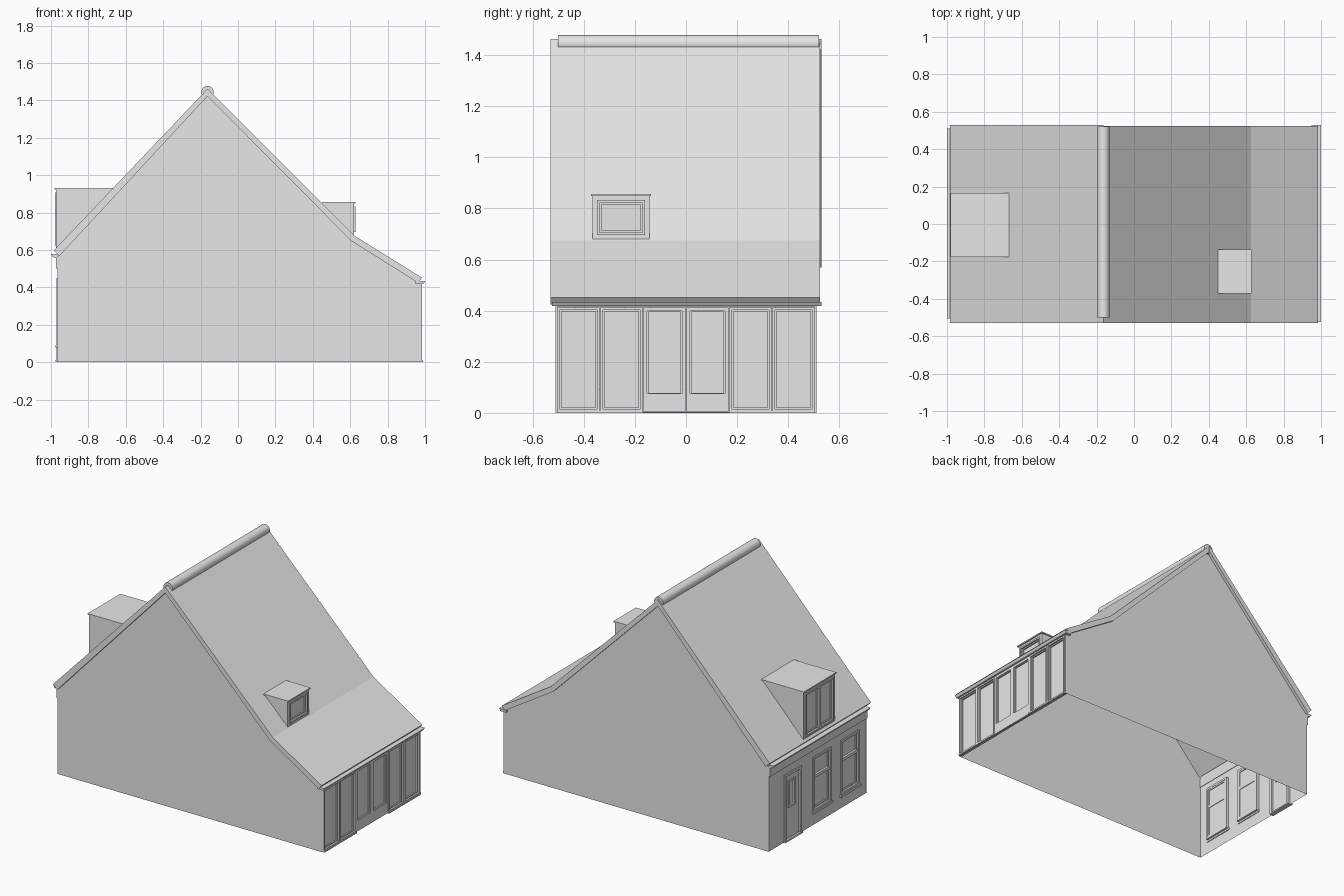
import bpy, bmesh, math

old = bpy.data.objects.get("Cube")
if old:
    bpy.data.objects.remove(old, do_unlink=True)

grey = bpy.data.materials.new("plain_grey")
grey.use_nodes = True
grey.diffuse_color = (0.8, 0.8, 0.8, 1)
grey.node_tree.nodes["Principled BSDF"].inputs["Base Color"].default_value = (0.8, 0.8, 0.8, 1)


def finish(name, bm, recalc=True):
    if recalc:
        bmesh.ops.recalc_face_normals(bm, faces=bm.faces)
    me = bpy.data.meshes.new(name)
    bm.to_mesh(me)
    bm.free()
    ob = bpy.data.objects.new(name, me)
    me.materials.append(grey)
    bpy.context.collection.objects.link(ob)
    return ob


def boxes(name, *specs):
    """One object from boxes given as (x0, x1, y0, y1, z0, z1)."""
    bm = bmesh.new()
    for x0, x1, y0, y1, z0, z1 in specs:
        vs = bmesh.ops.create_cube(bm, size=1)["verts"]
        for v in vs:
            v.co.x = x0 if v.co.x < 0 else x1
            v.co.y = y0 if v.co.y < 0 else y1
            v.co.z = z0 if v.co.z < 0 else z1
    return finish(name, bm)


def prism(name, pts, y0, y1):
    """An x-z outline extruded along y; a single sheet when y0 == y1."""
    bm = bmesh.new()
    face = bm.faces.new([bm.verts.new((x, y0, z)) for x, z in pts])
    if y1 != y0:
        new = bmesh.ops.extrude_face_region(bm, geom=[face])["geom"]
        for v in new:
            if isinstance(v, bmesh.types.BMVert):
                v.co.y = y1
    return finish(name, bm)


def wall(name, x, s, rect, holes):
    """A sheet facing s along x with rectangular openings (y0, y1, z0, z1)."""
    bm = bmesh.new()
    ys = sorted({v for r in [rect] + holes for v in r[:2]})
    zs = sorted({v for r in [rect] + holes for v in r[2:]})
    for a, b in zip(ys, ys[1:]):
        for c, d in zip(zs, zs[1:]):
            y, z = (a + b) / 2, (c + d) / 2
            if any(h[0] < y < h[1] and h[2] < z < h[3] for h in holes):
                continue
            quad = [(x, a, c), (x, b, c), (x, b, d), (x, a, d)]
            bm.faces.new([bm.verts.new(p) for p in quad[::s]])
    bmesh.ops.remove_doubles(bm, verts=bm.verts, dist=0.0001)
    return finish(name, bm, False)


def ring(name, xa, xb, rect, w, foot=None):
    """A rectangular frame of width w, with an optional taller bottom rail."""
    y0, y1, z0, z1 = rect
    foot = foot or w
    x0, x1 = min(xa, xb), max(xa, xb)
    boxes(name, (x0, x1, y0, y0 + w, z0, z1), (x0, x1, y1 - w, y1, z0, z1),
          (x0, x1, y0 + w, y1 - w, z1 - w, z1), (x0, x1, y0 + w, y1 - w, z0, z0 + foot))


def inset(rect, w):
    return (rect[0] + w, rect[1] - w, rect[2] + w, rect[3] - w)


def window(name, x, s, rect, w=0.012):
    """Raised casing, recessed sash and pane."""
    ring(name + "_casing", x + s * 0.007, x - s * 0.018, rect, w)
    inner = inset(rect, w)
    ring(name + "_sash", x - s * 0.004, x - s * 0.016, inner, w * 0.7)
    wall(name + "_pane", x - s * 0.012, s, inner, [])


# Gable walls
OUTLINE = [(-0.965, 0), (0.98, 0), (0.98, 0.425), (0.608, 0.655), (-0.163, 1.43), (-0.965, 0.565)]
for name, y in (("front_gable", -0.51), ("back_gable", 0.51)):
    prism(name, OUTLINE, y, y)

# Roof slabs and ridge
prism("steep_roof", [(-0.985, 0.598), (-0.163, 1.462), (-0.163, 1.422), (-0.955, 0.568)], -0.53, 0.53)
prism("kinked_roof", [(-0.163, 1.462), (0.626, 0.674), (0.984, 0.452), (0.962, 0.425),
                      (0.606, 0.648), (-0.163, 1.422)], -0.53, 0.525)
bm = bmesh.new()
bmesh.ops.create_cone(bm, cap_ends=True, segments=20, radius1=0.033, radius2=0.033, depth=1.02)
for v in bm.verts:
    v.co = (v.co.x - 0.163, v.co.z + 0.01, v.co.y + 1.445)
ridge = finish("ridge_cap", bm)
bpy.context.view_layer.objects.active = ridge
ridge.select_set(True)
bpy.ops.object.shade_smooth_by_angle(angle=math.radians(40))

# Gutters and fascias
prism("street_gutter", [(-1.0, 0.578), (-0.965, 0.578), (-0.965, 0.558), (-0.99, 0.562)], -0.505, 0.51)
prism("garden_gutter", [(0.95, 0.434), (1.0, 0.434), (0.99, 0.418), (0.95, 0.418)], -0.525, 0.53)
boxes("street_fascia", (-0.974, -0.96, -0.51, 0.51, 0.5, 0.56))

# Street wall: a door and two sash windows
X = -0.963
door = (0.175, 0.35, 0, 0.445)
sashes = [(-0.14, 0.05, 0.09, 0.45), (-0.435, -0.24, 0.09, 0.45)]
wall("street_wall", X, -1, (-0.51, 0.51, 0, 0.57), [door] + sashes)
for i, r in enumerate(sashes):
    name = "street_window_%d" % (i + 1)
    window(name, X, -1, r, 0.014)
    boxes(name + "_transom", (X - 0.002, X + 0.016, r[0] + 0.014, r[1] - 0.014, 0.305, 0.325))
    boxes(name + "_sill", (X - 0.014, X + 0.005, r[0] - 0.008, r[1] + 0.008, 0.078, 0.092))
ring("street_door_frame", X - 0.008, X + 0.018, door, 0.016, 0.008)
glass = (0.225, 0.3, 0.21, 0.39)
wall("street_door_leaf", X + 0.006, -1, inset(door, 0.008), [glass])
ring("street_door_glass_frame", X, X + 0.014, glass, 0.012)
wall("street_door_glass", X + 0.011, -1, glass, [])
boxes("street_doorstep", (X - 0.014, X, 0.17, 0.355, 0, 0.012))

# Garden wall: four fixed windows with a pair of glazed doors between
X = 0.978
bays = [(-0.505 + i * 0.1683, -0.505 + (i + 1) * 0.1683, 0.004, 0.414) for i in range(6)]
wall("garden_wall", X, 1, (-0.51, 0.51, 0, 0.43), bays)
for i, r in enumerate(bays):
    if i in (2, 3):
        name = "garden_door_%d" % (i - 1)
        ring(name + "_frame", X + 0.004, X - 0.016, inset(r, 0.001), 0.014, 0.07)
        wall(name + "_pane", X - 0.01, 1, inset(r, 0.01), [])
        ring(name + "_bead", X - 0.002, X - 0.012, (r[0] + 0.014, r[1] - 0.014, 0.07, 0.402), 0.007)
    else:
        name = "garden_window_%d" % (i + 1)
        window(name, X, 1, inset(r, 0.001), 0.01)
        boxes(name + "_sill", (X, X + 0.012, r[0], r[1], 0, 0.01))


def dormer(name, s, front, back, y0, y1, low, high, panes):
    """Flat-topped dormer: cheeks, framed front and a thin roof plate."""
    for side, y in (("left", y0), ("right", y1)):
        prism("%s_%s_cheek" % (name, side), [(front, low), (front, high), (back, high)], y, y)
    rect = (y0, y1, low, high)
    m = 0.018
    step = (y1 - y0 - 2 * m) / panes
    holes = [(y0 + m + i * step, y0 + m + (i + 1) * step, low + m, high - m) for i in range(panes)]
    wall(name + "_front", front, s, rect, holes)
    for i, r in enumerate(holes):
        window("%s_window_%d" % (name, i + 1), front, s, r, 0.01)
    xs = sorted((front + s * 0.008, back))
    boxes(name + "_roof", (xs[0], xs[1], y0 - 0.006, y1 + 0.006, high - 0.002, high + 0.006))


dormer("street_dormer", -1, -0.972, -0.66, -0.17, 0.16, 0.605, 0.926, 2)
dormer("garden_dormer", 1, 0.62, 0.448, -0.366, -0.143, 0.678, 0.85, 1)
